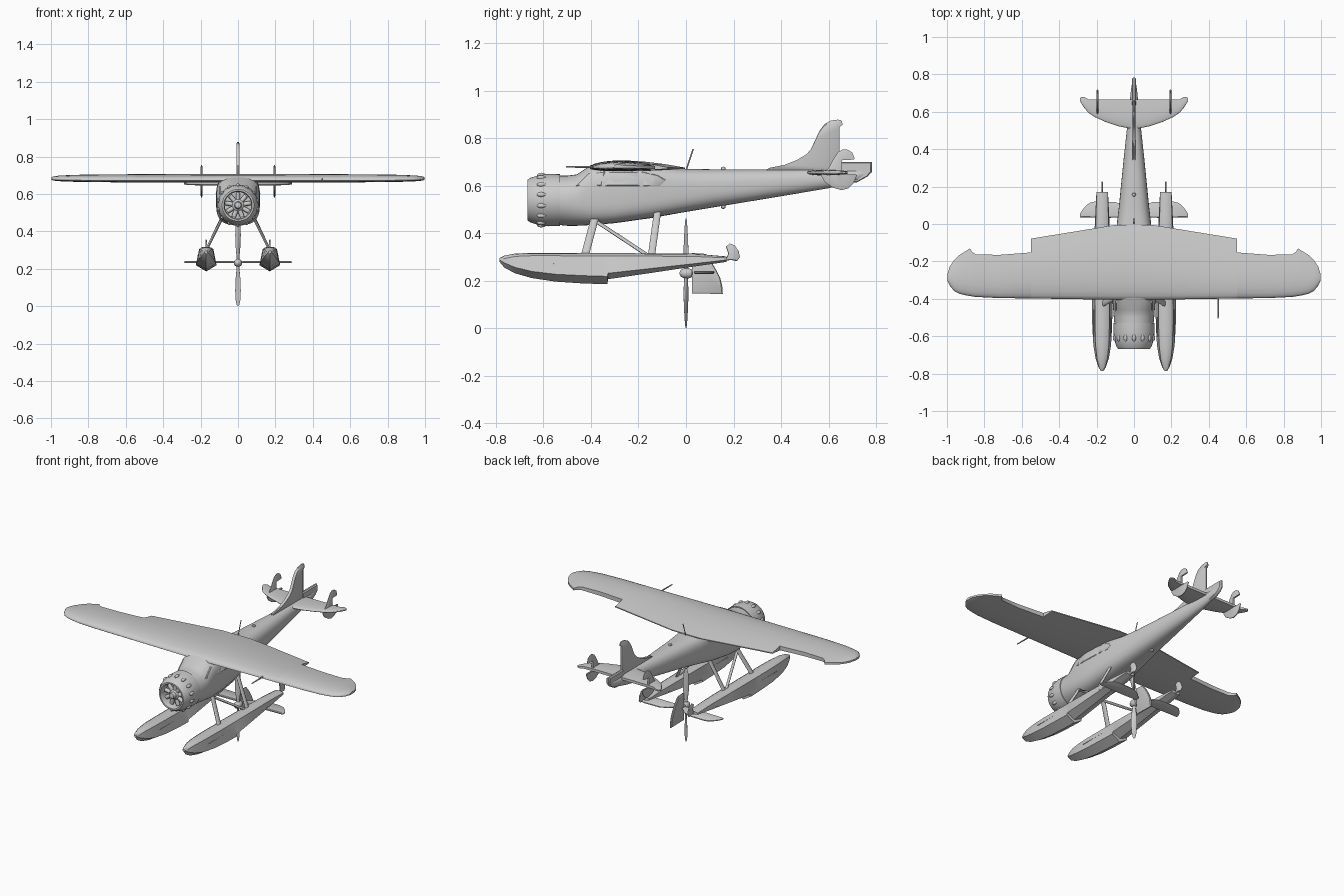
import bpy, bmesh, math
from mathutils import Vector

def finish(name, bm, angle=35):
    bmesh.ops.recalc_face_normals(bm, faces=bm.faces)
    me = bpy.data.meshes.new(name)
    bm.to_mesh(me)
    bm.free()
    ob = bpy.data.objects.new(name, me)
    bpy.context.collection.objects.link(ob)
    bpy.ops.object.select_all(action='DESELECT')
    ob.select_set(True)
    bpy.context.view_layer.objects.active = ob
    bpy.ops.object.shade_smooth_by_angle(angle=math.radians(angle))
    return ob

def loft(name, rings, angle=35):
    """Skin a list of equal-length closed rings and cap both ends."""
    bm = bmesh.new()
    vs = [[bm.verts.new(p) for p in r] for r in rings]
    n = len(vs[0])
    for a, b in zip(vs, vs[1:]):
        for i in range(n):
            bm.faces.new((a[i], a[(i + 1) % n], b[(i + 1) % n], b[i]))
    bm.faces.new(vs[0])
    bm.faces.new(vs[-1])
    return finish(name, bm, angle)

def lathe(name, profile, z, seg=40, x=0.0):
    """Revolve (y, radius) points around an axis along y."""
    return loft(name, [[(x + r * math.cos(2 * math.pi * i / seg), y,
                         z + r * math.sin(2 * math.pi * i / seg)) for i in range(seg)]
                       for y, r in profile])

def plate(name, outline, thick, place):
    """Flat panel with a thinner rim: place(u, v, w) maps outline to space."""
    cu = sum(p[0] for p in outline) / len(outline)
    cv = sum(p[1] for p in outline) / len(outline)
    def ring(k, w):
        return [place(cu + (u - cu) * k, cv + (v - cv) * k, w) for u, v in outline]
    t = thick / 2
    return loft(name, [ring(.9, -t), ring(1, -t * .4), ring(1, t * .4), ring(.9, t)])

def upright(x):
    return lambda u, v, w: (x + w, u, v)

def rod(name, a, b, chord, thick):
    """Streamlined strut from a to b, chord along y."""
    return loft(name, [[(p[0] + thick / 2 * math.cos(t), p[1] + chord / 2 * math.sin(t), p[2])
                        for t in [2 * math.pi * i / 12 for i in range(12)]] for p in (a, b)], 60)

def aerofoil(name, half, z, up, down):
    """Lofted surface; stations are (x, leading y, trailing y, full-chord trailing y, thickness)."""
    stations = [(-s[0],) + s[1:] for s in reversed(half)] + half
    fr = [0, .015, .05, .12, .25, .4, .6, .8, 1]
    rings = []
    for x, le, te, full, k in stations:
        def pt(f, h):
            y = le + f * (te - le)
            s = min(1, (y - le) / (full - le))
            return (x, y, z + (1 - k) * (up - down) * .4 + h * k * 2.6 * math.sqrt(s) * (1 - s) + math.copysign(.002, h))
        rings.append([pt(f, up) for f in fr] + [pt(f, -down) for f in reversed(fr)])
    return loft(name, rings, 40)

# Fuselage: y, half width, bottom, top, squareness
body = [(-.55, .103, .437, .643, 2), (-.50, .108, .432, .643, 2.1), (-.46, .111, .432, .648, 2.3),
        (-.40, .116, .435, .688, 3.2), (-.30, .117, .443, .694, 3.6), (-.15, .111, .464, .688, 3.4),
        (-.02, .094, .487, .672, 3), (.1, .08, .507, .67, 2.6), (.35, .055, .548, .668, 2.3),
        (.6, .028, .59, .668, 2), (.72, .016, .62, .668, 2), (.78, .006, .655, .668, 2)]

def section(y, w, b, t, e):
    out = []
    for i in range(40):
        a = 2 * math.pi * i / 40
        c, s = math.cos(a), math.sin(a)
        out.append((w * math.copysign(abs(c) ** (2 / e), c), y,
                    (b + t) / 2 + (t - b) / 2 * math.copysign(abs(s) ** (2 / e), s)))
    return out

def skin_x(y, z):
    for p, q in zip(body, body[1:]):
        if p[0] <= y <= q[0]:
            f = (y - p[0]) / (q[0] - p[0])
            _, w, b, t, e = [i + (j - i) * f for i, j in zip(p, q)]
            k = min(1, abs(2 * (z - (b + t) / 2) / (t - b)))
            return w * (1 - k ** e) ** (1 / e)

loft("fuselage", [section(*s) for s in body], 40)

# Cabin side windows follow the fuselage skin
panes = [[(-.465, .6), (-.41, .655), (-.34, .66), (-.355, .6)],
         [(-.34, .6), (-.325, .66), (-.2, .66), (-.195, .6)],
         [(-.18, .6), (-.185, .66), (-.12, .645), (-.085, .625), (-.11, .6)]]
for s in (-1, 1):
    for i, pane in enumerate(panes):
        plate(f"window_{i}_{s}", pane, .006,
              lambda u, v, w, s=s: (s * (skin_x(u, v) + w), u, v))

# Engine cowling with recessed radial engine
CZ = .54
lathe("cowling", [(-.53, .09), (-.53, .109), (-.58, .11), (-.62, .105), (-.655, .094), (-.668, .085),
                  (-.668, .076), (-.655, .071), (-.61, .071)], CZ, 48)
lathe("engine_hub", [(-.61, .035), (-.635, .033), (-.645, .02), (-.665, .016), (-.668, .008)], CZ, 24)
for i in range(9):
    a = 2 * math.pi * i / 9 + math.pi / 2
    d = Vector((math.cos(a), 0, math.sin(a)))
    c = Vector((0, -.63, CZ))
    side = Vector((-d.z, 0, d.x))
    loft(f"engine_cylinder_{i}", [[c + d * r + side * (.012 * math.cos(t)) + Vector((0, .012 * math.sin(t), 0))
         for t in [2 * math.pi * j / 12 for j in range(12)]] for r in (.03, .067)])
# Teardrop bumps around the cowling
for i in range(14):
    a = 2 * math.pi * (i + .5) / 14
    lathe(f"cowl_bump_{i}", [(-.628, .002), (-.622, .008), (-.61, .011), (-.597, .008), (-.584, .002)],
          CZ + .105 * math.sin(a), 10, .105 * math.cos(a))

# Main wing with cut-outs where the ailerons sit
aerofoil("wing", [(0.1, -.405, -.005, 0, 1), (.55, -.398, -.078, -.07, .95), (.551, -.398, -.152, -.07, .95),
                  (.72, -.396, -.165, -.09, .9), (.845, -.39, -.163, -.1, .82), (.865, -.387, -.15, -.1, .8),
                  (.877, -.385, -.13, -.1, .78), (.895, -.382, -.142, -.11, .75), (.93, -.374, -.163, -.13, .68),
                  (.96, -.36, -.19, -.17, .6), (.985, -.33, -.228, -.21, .45), (.997, -.305, -.265, -.25, .25)],
         .674, .031, .011)

# Tailplane, auxiliary fins, main fin and tail cone
aerofoil("tailplane", [(.02, .51, .665, .72, 1), (.08, .522, .665, .72, 1), (.15, .545, .665, .72, .9),
                       (.21, .572, .665, .71, .8), (.245, .596, .667, .7, .7), (.265, .62, .679, .7, .6),
                       (.28, .642, .68, .69, .4), (.29, .66, .672, .68, .2)], .656, .01, .01)
aux = [(.567, .645), (.585, .615), (.62, .592), (.655, .582), (.685, .59), (.705, .61), (.72, .645), (.657, .645),
       (.657, .712), (.71, .715), (.70, .74), (.682, .752), (.66, .754), (.64, .742), (.62, .712), (.6, .675)]
for s in (-1, 1):
    plate(f"side_fin_{s}", aux, .01, upright(s * .195))
fin = [(.33, .664), (.40, .678), (.457, .70), (.50, .726), (.525, .752), (.545, .795), (.562, .832), (.583, .86),
       (.61, .875), (.64, .879), (.655, .876), (.66, .858), (.647, .85), (.647, .66)]
plate("main_fin", fin, .018, upright(0))
plate("tail_cone", [(.63, .70), (.783, .70), (.783, .66), (.765, .64), (.72, .615), (.63, .605)], .022, upright(0))

# Floats: y, deck half width, deck z, chine half width, chine z, keel z
hull = [(-.785, .008, .296, .008, .288, .28), (-.765, .018, .306, .02, .276, .256), (-.72, .028, .315, .035, .257, .232),
        (-.65, .035, .318, .047, .24, .212), (-.55, .038, .318, .053, .228, .197), (-.43, .038, .317, .055, .222, .189),
        (-.33, .038, .317, .055, .219, .186), (-.329, .038, .317, .053, .232, .207), (-.15, .036, .316, .046, .252, .233),
        (.03, .033, .315, .038, .272, .26), (.17, .03, .303, .031, .288, .28)]
for s in (-1, 1):
    x = s * .17
    rings = []
    for y, wd, zt, wc, zc, zk in hull:
        h = min(.012, (zt - zc) * .4)
        rt = [(wd * .6, zt - h * .25), (wd, zt - h), (wc, zc)]
        pts = [(0, zt)] + rt + [(0, zk)] + [(-a, b) for a, b in reversed(rt)]
        rings.append([(x + a, y, b) for a, b in pts])
    loft(f"float_{s}", rings, 30)
    for e in (-1, 1):
        rod(f"float_rail_{s}_{e}", (x + e * .043, -.6, .272), (x + e * .035, .03, .274), .004, .008)
    plate(f"water_rudder_{s}", [(.165, .285), (.19, .288), (.215, .283), (.227, .3), (.222, .325), (.205, .35),
                                (.185, .357), (.168, .345), (.178, .315)], .008, upright(x))
    # Float struts
    rod(f"front_strut_{s}", (s * .09, -.385, .46), (s * .165, -.425, .31), .034, .016)
    rod(f"diagonal_strut_{s}", (s * .09, -.385, .455), (s * .165, -.165, .31), .028, .012)
    rod(f"rear_strut_{s}", (s * .08, -.12, .49), (s * .165, -.145, .31), .03, .014)

# Loose propeller at the origin
PZ = .232
lathe("propeller_hub", [(-.028, .003), (-.022, .014), (-.008, .021), (.01, .022), (.025, .016), (.027, .004)], PZ, 24)
for s in (-1, 1):
    rings = []
    for r, c, t, ang in [(.01, .016, .014, 50), (.04, .022, .011, 48), (.09, .033, .008, 38), (.15, .034, .006, 28),
                         (.2, .027, .004, 22), (.222, .017, .003, 20), (.231, .006, .002, 20)]:
        ca, sa = math.cos(math.radians(ang)), math.sin(math.radians(ang))
        ring = []
        for i in range(14):
            q = 2 * math.pi * i / 14
            u, v = c / 2 * math.cos(q), t / 2 * math.sin(q)
            ring.append((s * (u * ca - v * sa), u * sa + v * ca, PZ + s * r))
        rings.append(ring)
    loft(f"propeller_blade_{s}", rings, 60)

# Loose elevators and rudder behind the propeller
elev = [(.015, .035), (.15, .033), (.235, .035), (.288, .036), (.29, .05), (.28, .07), (.262, .093), (.24, .112),
        (.21, .12), (.1, .118), (.06, .1), (.015, .06)]
for s in (-1, 1):
    plate(f"elevator_{s}", elev, .012, lambda u, v, w, s=s: (s * u, v, .236 + w))
plate("rudder", [(.025, .147), (.155, .145), (.153, .175), (.145, .21), (.128, .245), (.107, .28), (.08, .314),
                 (.025, .318)], .014, upright(0))

# Pitot tube, aerial and small lamps
lathe("pitot_tube", [(-.505, .003), (-.46, .004), (-.38, .005)], .68, 10, .45)
rod("aerial", (0, .0, .665), (0, .03, .755), .006, .005)
for name, z in (("top_lamp", .671), ("belly_lamp", .513)):
    lathe(name, [(.147, .003), (.15, .008), (.157, .01), (.164, .008), (.167, .003)], z, 12)
